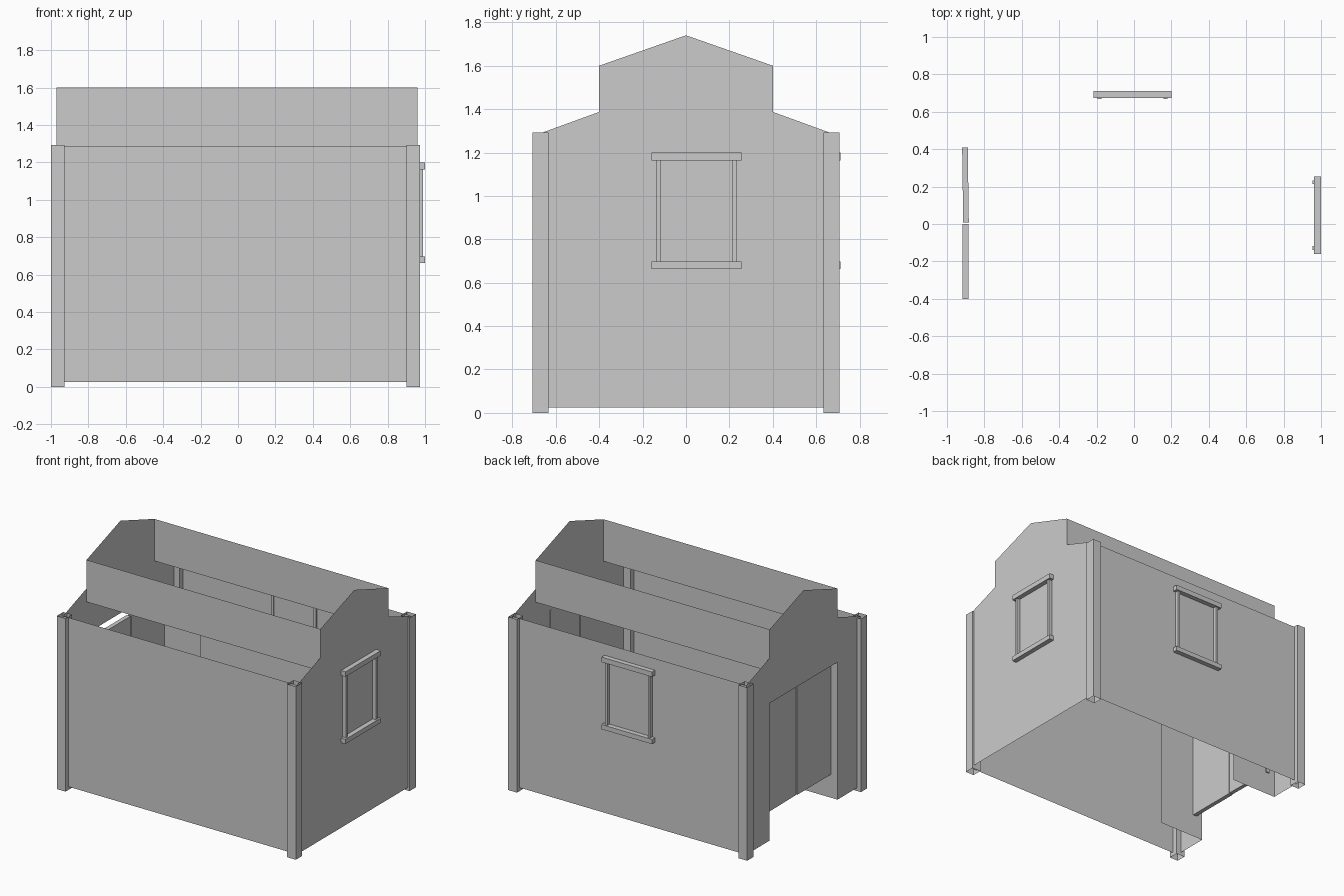
import bpy, math

if "Cube" in bpy.data.objects:
    bpy.data.objects.remove(bpy.data.objects["Cube"])

XL, XR, Y = -0.97, 0.96, 0.675     # wall planes
Z0, ZE = 0.025, 1.287              # wall base and eave height
DW, DH = 0.40, 1.05                # doorway half width and height


def mesh(name, verts, faces):
    me = bpy.data.meshes.new(name)
    me.from_pydata(verts, [], faces)
    me.update()
    ob = bpy.data.objects.new(name, me)
    bpy.context.collection.objects.link(ob)
    return ob


def sheet_x(name, x0, x1, y, z0, z1):
    """Upright single-sheet wall running along x."""
    return mesh(name, [(x0, y, z0), (x1, y, z0), (x1, y, z1), (x0, y, z1)],
                [(0, 1, 2, 3)] if y < 0 else [(3, 2, 1, 0)])


def sheet_gable(name, x, outline, flip=False):
    """Upright end wall from a (y, z) outline."""
    idx = list(range(len(outline)))
    return mesh(name, [(x, y, z) for y, z in outline],
                [idx[::-1] if flip else idx])


def block(name, lo, hi, ends=True):
    """Box between two corners; ends=False leaves top and bottom open."""
    (a, b, c), (d, e, f) = lo, hi
    v = [(a, b, c), (d, b, c), (d, e, c), (a, e, c),
         (a, b, f), (d, b, f), (d, e, f), (a, e, f)]
    faces = [(0, 1, 5, 4), (1, 2, 6, 5), (2, 3, 7, 6), (3, 0, 4, 7)]
    if ends:
        faces += [(3, 2, 1, 0), (4, 5, 6, 7)]
    return mesh(name, v, faces)


# Long walls and raised clerestory walls
for side, s in (("front", -1), ("back", 1)):
    sheet_x(side + "_wall", XL, XR, s * Y, Z0, ZE)
    sheet_x(side + "_clerestory", XL, XR, s * 0.40, ZE, 1.60)

# End walls with stepped gables; the left one has the doorway
gable = [(Y, ZE), (0.40, 1.387), (0.40, 1.60), (0, 1.74),
         (-0.40, 1.60), (-0.40, 1.387), (-Y, ZE)]
sheet_gable("right_wall", XR, [(-Y, Z0), (Y, Z0)] + gable)
sheet_gable("left_wall", XL, [(-Y, Z0), (-DW, Z0), (-DW, DH), (DW, DH),
                              (DW, Z0), (Y, Z0)] + gable, flip=True)

# Doorway side walls reaching into the room
for side, s in (("front", -1), ("back", 1)):
    sheet_x(side + "_doorway_return", XL, -0.59, s * DW, Z0, DH)

# Open-ended corner posts
for xn, x0 in (("left", -1.0), ("right", 0.90)):
    for yn, y0 in (("front", -0.707), ("back", 0.633)):
        block(f"{yn}_{xn}_post", (x0, y0, 0), (x0 + 0.072, y0 + 0.074, 1.292),
              ends=False)

# Pair of doors, the back one very slightly ajar
block("front_door", (-0.918, -0.40, 0.20), (-0.886, 0.0, 1.05))
door = block("back_door", (-0.015, -0.20, 0.20), (0.015, 0.20, 1.05))
door.location = (-0.901, 0.208, 0)
door.rotation_euler.z = math.radians(0.8)


# Window frames: t runs along the wall, d is depth outward
def window(name, t0, t1, plane, along_x):
    def bar(part, ta, tb, d0, d1, z0, z1):
        d0, d1 = plane + d0, plane + d1
        lo, hi = ((ta, d0, z0), (tb, d1, z1)) if along_x else \
                 ((d0, ta, z0), (d1, tb, z1))
        block(f"{name}_{part}", lo, hi)

    bar("lintel", t0, t1, 0.002, 0.038, 1.163, 1.20)
    bar("sill", t0, t1, 0.002, 0.038, 0.662, 0.697)
    bar("jamb_a", t0 + 0.022, t0 + 0.042, -0.006, 0.027, 0.697, 1.163)
    bar("jamb_b", t1 - 0.042, t1 - 0.022, -0.006, 0.027, 0.697, 1.163)


window("right_window", -0.16, 0.255, 0.961, False)
window("back_window", -0.217, 0.20, 0.673, True)
